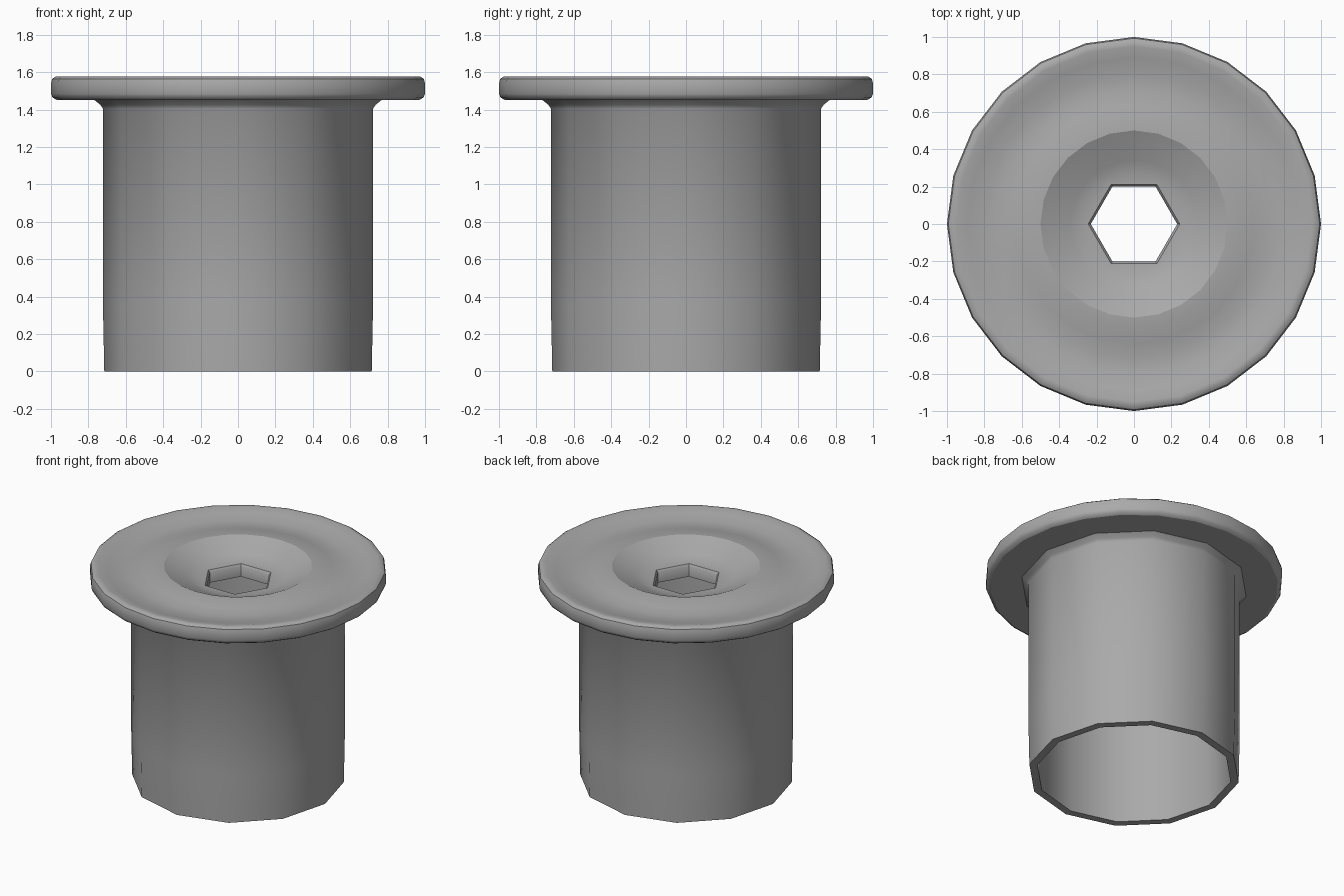
import bpy, bmesh, math

cube = bpy.data.objects.get("Cube")
if cube:
    bpy.data.objects.remove(cube, do_unlink=True)

# Plain grey metal
metal = bpy.data.materials.new("grey_metal")
metal.use_nodes = True
GREY = (0.4, 0.4, 0.4, 1)
metal.diffuse_color = GREY
metal.node_tree.nodes["Principled BSDF"].inputs["Base Color"].default_value = GREY


def circle(radius, angle):
    return radius


def hexagon(apothem, angle):
    """Distance to a hexagon whose corners lie on the x axis."""
    return apothem / math.cos(angle % (math.pi / 3) - math.pi / 6)


def lathe(name, profile, sides, crease=40):
    """Closed ring of (shape, size, z, sharp) stations swept round z."""
    bm = bmesh.new()
    rings = []
    for shape, size, z, sharp in profile:
        ring = []
        for i in range(sides):
            a = math.tau * i / sides
            r = shape(size, a + 1e-6)
            ring.append(bm.verts.new((r * math.cos(a), r * math.sin(a), z)))
        rings.append(ring)
    for k, ring in enumerate(rings):
        after = rings[(k + 1) % len(rings)]
        for i in range(sides):
            j = (i + 1) % sides
            bm.faces.new((ring[i], ring[j], after[j], after[i])).smooth = True
    bmesh.ops.recalc_face_normals(bm, faces=bm.faces)
    # Keep only real corners crisp
    for e in bm.edges:
        e.smooth = e.calc_face_angle(0) < math.radians(crease)
    for ring, station in zip(rings, profile):
        if station[3]:
            for i in range(sides):
                bm.edges.get((ring[i], ring[(i + 1) % sides])).smooth = False
    mesh = bpy.data.meshes.new(name)
    bm.to_mesh(mesh)
    bm.free()
    mesh.materials.append(metal)
    obj = bpy.data.objects.new(name, mesh)
    bpy.context.collection.objects.link(obj)
    return obj


# Dished flange with countersink and hexagonal socket
lathe("flange", [
    (hexagon, 0.2, 1.39, True),
    (hexagon, 0.2, 1.465, False),
    (hexagon, 0.212, 1.48, False),
    (circle, 0.28, 1.484, False),
    (circle, 0.34, 1.505, False),
    (circle, 0.5, 1.578, True),
    (circle, 0.56, 1.574, False),
    (circle, 0.64, 1.557, False),
    (circle, 0.72, 1.542, False),
    (circle, 0.80, 1.543, False),
    (circle, 0.89, 1.562, False),
    (circle, 0.95, 1.577, False),
    (circle, 0.975, 1.577, False),
    (circle, 0.993, 1.565, False),
    (circle, 1.0, 1.54, False),
    (circle, 1.0, 1.485, False),
    (circle, 0.992, 1.465, False),
    (circle, 0.97, 1.452, True),
    (circle, 0.675, 1.45, True),
    (circle, 0.675, 1.39, True),
], 24)

# Hollow twelve-sided sleeve, flared where it meets the flange
lathe("sleeve", [
    (circle, 0.66, 0, True),
    (circle, 0.715, 0, True),
    (circle, 0.722, 0.35, False),
    (circle, 0.722, 1.405, False),
    (circle, 0.735, 1.425, False),
    (circle, 0.772, 1.455, True),
    (circle, 0.66, 1.455, True),
], 12)
